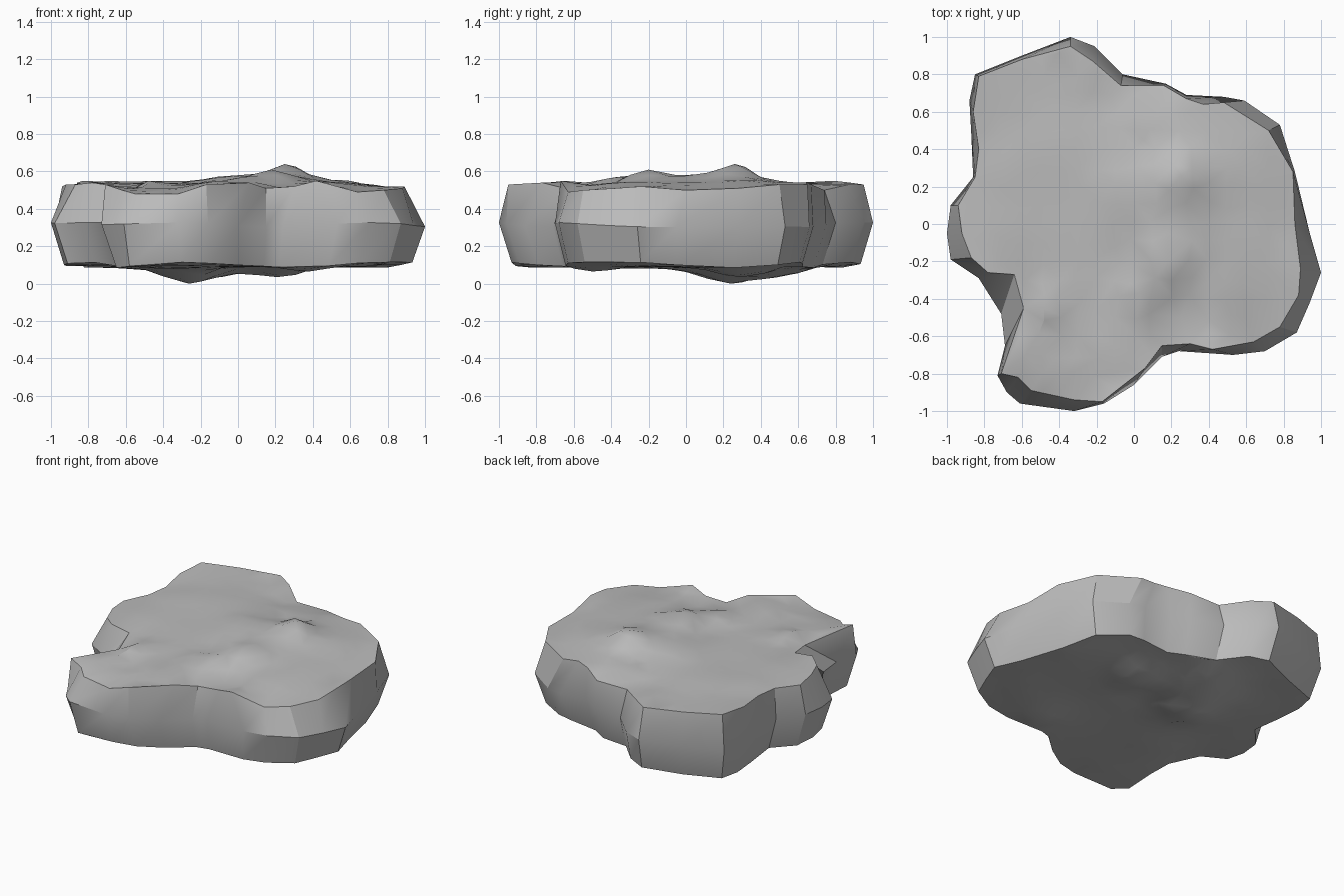
import bpy
import bmesh
import math
import random
from mathutils import Vector
from mathutils.geometry import delaunay_2d_cdt

random.seed(4)

if "Cube" in bpy.data.objects:
    bpy.data.objects.remove(bpy.data.objects["Cube"], do_unlink=True)

# Widest outline of the slab, counter-clockwise from the right side
waist_outline = [
    (1, -.26), (.94, -.05), (.86, .28), (.78, .53), (.59, .66), (.48, .68),
    (.28, .69), (.17, .75), (-.06, .8), (-.21, .95), (-.34, 1), (-.6, .9),
    (-.85, .8), (-.88, .66), (-.87, .48), (-.86, .25), (-.98, .1), (-1, -.05),
    (-.98, -.19), (-.83, -.29), (-.71, -.48), (-.69, -.65), (-.73, -.81),
    (-.68, -.9), (-.61, -.96), (-.32, -1), (-.16, -.96), (0, -.86),
    (.15, -.71), (.24, -.68), (.53, -.7), (.7, -.68), (.87, -.58), (.94, -.42)]

# Upper rim, matching the outline point by point
top_rim = [
    (.89, -.24, .52), (.86, 0, .5), (.85, .28, .51), (.72, .5, .53),
    (.48, .65, .53), (.37, .64, .54), (.28, .67, .53), (.16, .74, .5),
    (-.07, .74, .5), (-.22, .87, .53), (-.34, .95, .53), (-.6, .88, .54),
    (-.83, .79, .55), (-.86, .6, .54), (-.83, .4, .53), (-.85, .25, .53),
    (-.94, .1, .52), (-.92, -.05, .53), (-.87, -.18, .53), (-.78, -.26, .54),
    (-.64, -.27, .52), (-.59, -.45, .49), (-.71, -.8, .53), (-.62, -.82, .5),
    (-.55, -.89, .48), (-.32, -.94, .48), (-.17, -.95, .53), (.06, -.77, .54),
    (.15, -.65, .51), (.3, -.64, .52), (.42, -.67, .55), (.64, -.63, .49),
    (.78, -.55, .5), (.88, -.38, .51)]

# Lower corners that are set in further than the rest of the lower rim
lower_corners = {22: (-.65, -.82), 23: (-.61, -.86), 24: (-.58, -.91),
                 28: (.14, -.66), 29: (.22, -.63)}

# Peaks and hollows of the two broad faces
top_relief = [
    (.25, .26, .64), (0, .2, .58), (.05, .45, .535), (.24, .5, .55),
    (.18, -.2, .61), (.18, -.05, .58), (.03, -.37, .57), (-.1, -.65, .55),
    (-.07, -.2, .535), (-.2, -.45, .53), (.25, -.5, .51), (.4, -.3, .545),
    (.6, 0, .54), (.5, .3, .555), (-.4, .4, .55), (-.4, 0, .54),
    (-.48, -.45, .55), (-.38, -.6, .505), (-.7, .3, .55), (-.7, 0, .54),
    (-.4, .75, .535)]
bottom_relief = [
    (-.26, .24, .0), (-.18, .42, .025), (-.12, .55, .05), (.21, .3, .035),
    (.5, .2, .085), (-.6, .3, .08), (-.4, -.3, .08), (.2, -.2, .095),
    (.6, -.3, .09), (-.7, -.05, .1), (-.35, -.7, .095), (.03, .1, .095),
    (-.5, .7, .09), (.38, -.5, .065)]


def height_at(x, y, samples):
    """Blend the heights of the nearby samples."""
    total = weight_sum = 0
    for s in samples:
        weight = ((s[0] - x) ** 2 + (s[1] - y) ** 2 + .0005) ** -1.5
        total += weight * s[2]
        weight_sum += weight
    return total / weight_sum


def cover(bm, rim, relief, facing_up):
    """Fill a rim with an uneven triangulated rock face."""
    count = len(rim)
    points = [v.co.xy for v in rim] + [Vector(p[:2]) for p in relief]
    samples = [tuple(v.co) for v in rim] + relief
    step = .1
    for i in range(-9, 10):
        for j in range(-9, 10):
            p = Vector((i, j)) * step
            p += Vector((random.uniform(-.02, .02), random.uniform(-.02, .02)))
            if min((p - q).length for q in points) > step * .6:
                points.append(p)
    edges = [(i, (i + 1) % count) for i in range(count)]
    coords, _, faces, origins, _, _ = delaunay_2d_cdt(points, edges, [], 1, 1e-5)
    lookup = {}
    for face in faces:
        corners = []
        for i in face:
            if i not in lookup:
                source = [k for k in origins[i] if k < count]
                x, y = coords[i]
                lookup[i] = rim[source[0]] if source else bm.verts.new(
                    (x, y, height_at(x, y, samples)))
            corners.append(lookup[i])
        new_face = bm.faces.new(corners)
        new_face.normal_update()
        if (new_face.normal.z > 0) != facing_up:
            new_face.normal_flip()


# Rims and side walls
bm = bmesh.new()
waist = [Vector((x, y, .315 + .012 * math.sin(x * 5 + y * 3)))
         for x, y in waist_outline]
upper = [Vector(p) for p in top_rim]
lower = []
for i, w in enumerate(waist):
    x, y = lower_corners.get(i, w.xy * (1 - .07 / w.xy.length))
    lower.append(Vector((x, y, .1 + .015 * math.sin(x * 7 - y * 4))))
rings = [[bm.verts.new(p) for p in ring] for ring in (lower, waist, upper)]
for below, above in zip(rings, rings[1:]):
    for i in range(len(below)):
        j = (i + 1) % len(below)
        bm.faces.new((below[i], below[j], above[j], above[i]))

# Broad top and underside
cover(bm, rings[2], top_relief, True)
cover(bm, rings[0], bottom_relief, False)
bmesh.ops.recalc_face_normals(bm, faces=bm.faces)

mesh = bpy.data.meshes.new("rock_slab")
bm.to_mesh(mesh)
bm.free()
slab = bpy.data.objects.new("rock_slab", mesh)
bpy.context.collection.objects.link(slab)

# Plain stone colour
stone = bpy.data.materials.new("stone_grey")
stone.use_nodes = True
grey = (.5, .5, .5, 1)
stone.diffuse_color = grey
stone.node_tree.nodes["Principled BSDF"].inputs["Base Color"].default_value = grey
mesh.materials.append(stone)

bpy.context.view_layer.objects.active = slab
slab.select_set(True)
bpy.ops.object.shade_smooth_by_angle(angle=math.radians(30))
